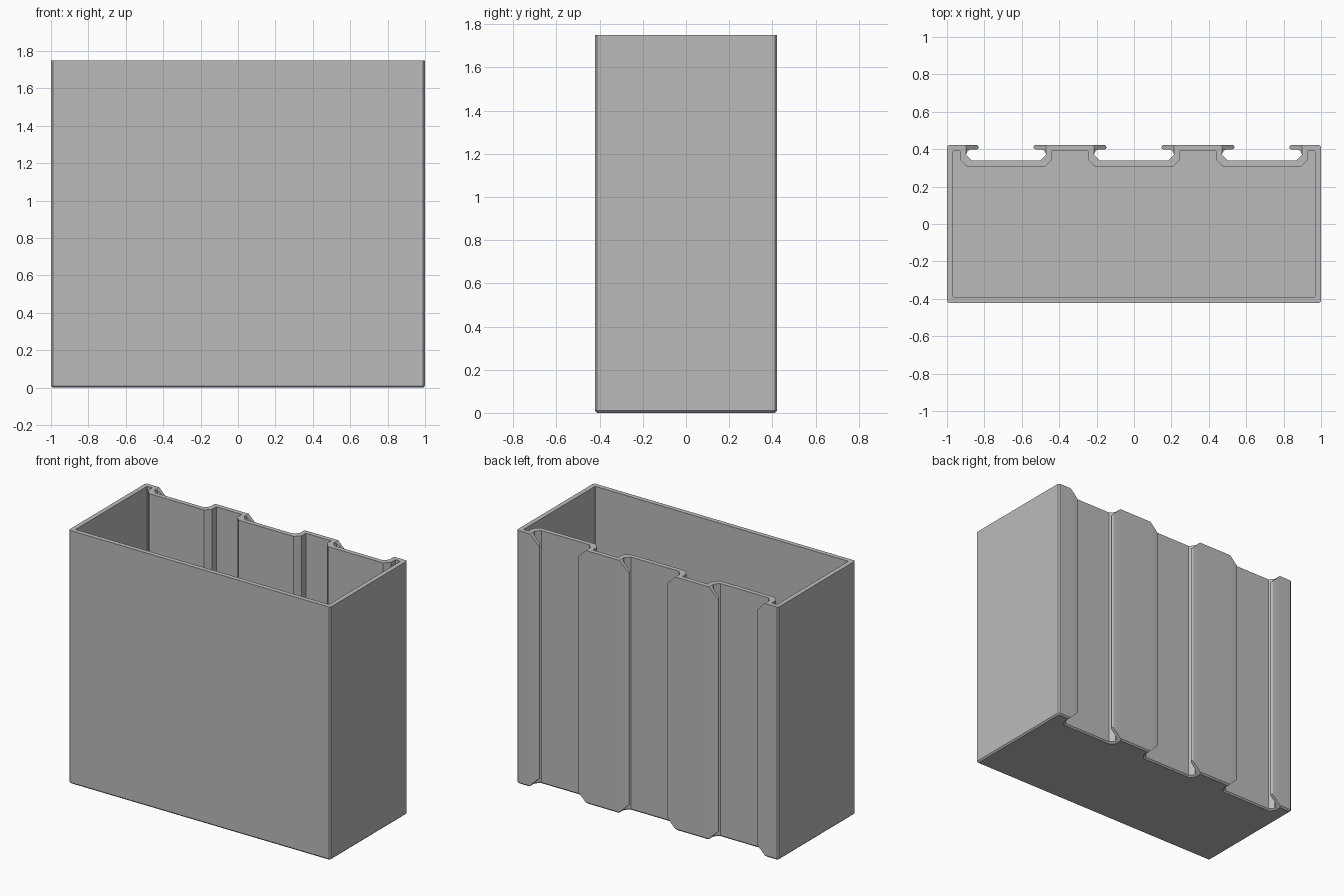
import bpy
import bmesh
from math import sin, cos, pi

cube = bpy.data.objects.get("Cube")
if cube:
    bpy.data.objects.remove(cube, do_unlink=True)

H, W, D = 1.75, 1.0, 0.422        # height, half width, half depth
WALL, FLOOR, EDGE = 0.032, 0.032, 0.01
SLOTS = (0.684, 0.0, -0.684)      # slot centres, from left to right
SLOT_HALF, GAP_HALF = 0.213, 0.147
SLOT_Y, LIP_Y = 0.34, 0.399

grey = bpy.data.materials.new("light grey plastic")
grey.use_nodes = True
color = (0.5, 0.5, 0.5, 1)
grey.diffuse_color = color
grey.node_tree.nodes["Principled BSDF"].inputs["Base Color"].default_value = color


def make_object(name, bm):
    bmesh.ops.remove_doubles(bm, verts=bm.verts, dist=0.0001)
    bmesh.ops.recalc_face_normals(bm, faces=bm.faces)
    mesh = bpy.data.meshes.new(name)
    bm.to_mesh(mesh)
    bm.free()
    mesh.materials.append(grey)
    obj = bpy.data.objects.new(name, mesh)
    bpy.context.collection.objects.link(obj)
    return obj


def outline(w, d, half, slot_y, bevel, corner):
    """Box outline, counter-clockwise, with three slots sunk into the back."""
    pts = [(-w, -d + corner), (-w + corner, -d), (w - corner, -d), (w, -d + corner),
           (w, d - corner), (w - corner, d)]
    for cx in SLOTS:
        side = [(half, d), (half, slot_y + bevel), (half - bevel, slot_y)]
        pts += [(cx + x, y) for x, y in side]
        pts += [(cx - x, y) for x, y in reversed(side)]
    return pts + [(-w + corner, d), (-w, d - corner)]


def bridge(bm, a, b):
    for i in range(len(a)):
        j = (i + 1) % len(a)
        bm.faces.new((a[i], a[j], b[j], b[i]))


# Hollow bin: outer wall, rim, inner wall and floor as linked rings
outer = outline(W, D, SLOT_HALF, SLOT_Y, 0.03, EDGE)
under = outline(W - EDGE, D - EDGE, SLOT_HALF + EDGE, SLOT_Y - EDGE, 0.03, EDGE / 2)
inner = outline(W - WALL, D - WALL, SLOT_HALF + WALL, SLOT_Y - WALL, 0.035, 0.003)
bm = bmesh.new()
rings = [[bm.verts.new((x, y, z)) for x, y in pts] for pts, z in
         ((under, 0), (outer, EDGE), (outer, H), (inner, H), (inner, FLOOR))]
for a, b in zip(rings, rings[1:]):
    bridge(bm, a, b)
bm.faces.new(rings[0])
bm.faces.new(rings[-1])
make_object("bin_body", bm)

# Slot lips: rounded tip, filleted root, ends sloping away from the root
reach = SLOT_HALF - GAP_HALF
r = (D - LIP_Y) / 2
lip = [(0, D)]
lip += [(reach - r + r * sin(i * pi / 6), D - r + r * cos(i * pi / 6)) for i in range(7)]
lip += [(0.025, LIP_Y), (0.008, LIP_Y - 0.007), (0, LIP_Y - 0.025)]
for number, cx in enumerate(SLOTS, 1):
    for side, word in ((1, "left"), (-1, "right")):
        bm = bmesh.new()
        low, high = [[bm.verts.new((cx + side * (SLOT_HALF - u), y, z + s * u))
                      for u, y in lip] for z, s in ((EDGE, 1), (H, -1))]
        bridge(bm, low, high)
        bm.faces.new(low)
        bm.faces.new(high)
        obj = make_object(f"slot_{number}_{word}_lip", bm)
        bpy.ops.object.select_all(action="DESELECT")
        obj.select_set(True)
        bpy.context.view_layer.objects.active = obj
        bpy.ops.object.shade_smooth_by_angle(angle=pi / 5)
